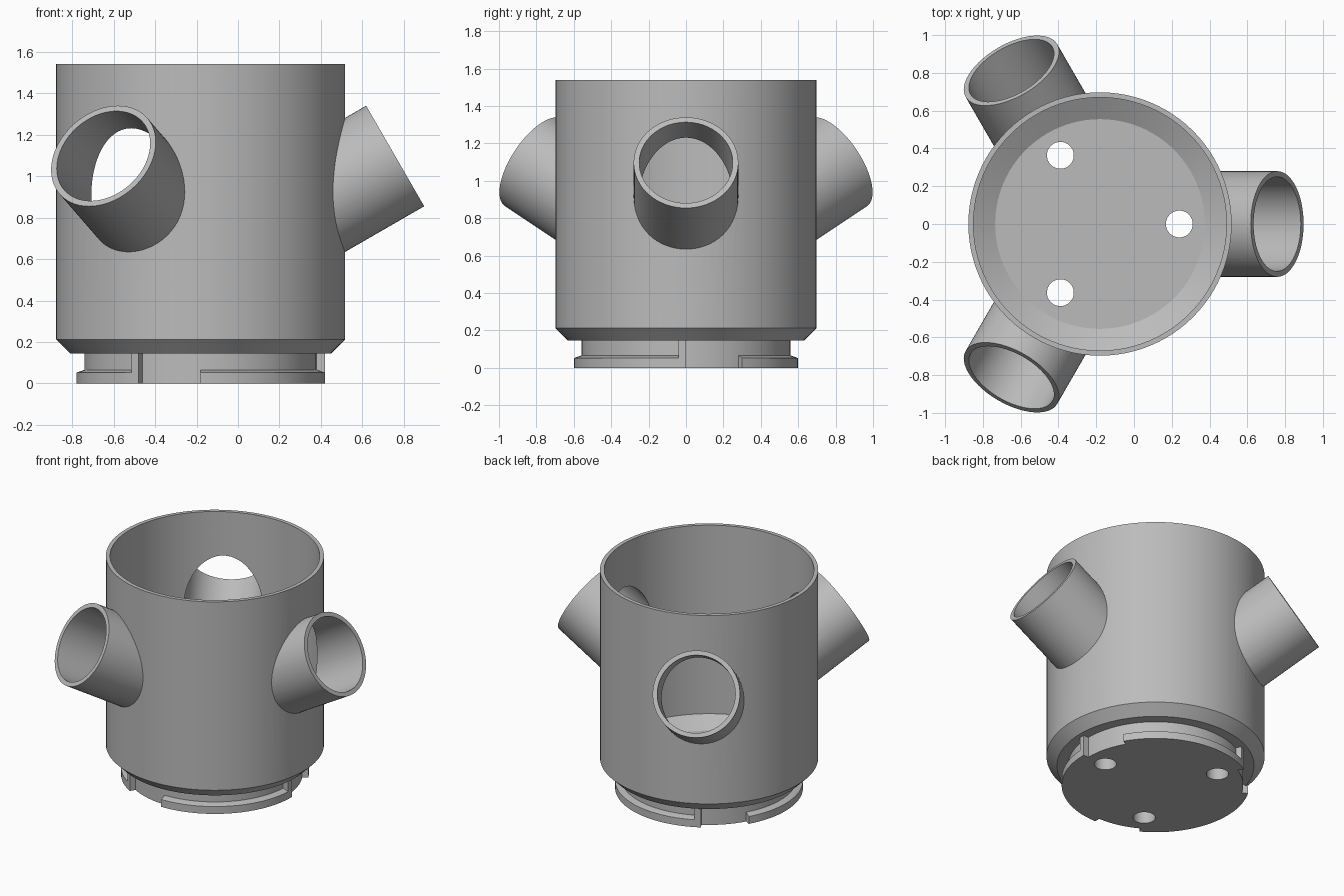
import bpy, bmesh, math
from mathutils import Matrix, Vector

if "Cube" in bpy.data.objects:
    bpy.data.objects.remove(bpy.data.objects["Cube"])

CX = -0.18          # axis of the main cylinder
SEG = 96
grey = bpy.data.materials.new("plain grey")
grey.diffuse_color = (0.5, 0.5, 0.5, 1)
grey.use_nodes = True
grey.node_tree.nodes["Principled BSDF"].inputs["Base Color"].default_value = grey.diffuse_color


def finish(name, bm):
    bmesh.ops.recalc_face_normals(bm, faces=bm.faces)
    me = bpy.data.meshes.new(name)
    bm.to_mesh(me)
    bm.free()
    me.materials.append(grey)
    ob = bpy.data.objects.new(name, me)
    bpy.context.collection.objects.link(ob)
    return ob


def lathe(name, profile):
    """Closed solid turned from (radius, z) points, capped at both ends."""
    bm = bmesh.new()
    rings = [[bm.verts.new((CX + r * math.cos(2 * math.pi * i / SEG),
                            r * math.sin(2 * math.pi * i / SEG), z))
              for i in range(SEG)] for r, z in profile]
    for a, b in zip(rings, rings[1:]):
        for i in range(SEG):
            j = (i + 1) % SEG
            bm.faces.new((a[i], a[j], b[j], b[i]))
    bm.faces.new(rings[0])
    bm.faces.new(rings[-1])
    return finish(name, bm)


def sector(name, profile, a0, a1):
    """Closed (radius, z) section swept between two angles in degrees."""
    bm = bmesh.new()
    n = max(1, round((a1 - a0) / 3.75))
    rings = []
    for i in range(n + 1):
        t = math.radians(a0 + (a1 - a0) * i / n)
        rings.append([bm.verts.new((CX + r * math.cos(t), r * math.sin(t), z))
                      for r, z in profile])
    m = len(profile)
    for a, b in zip(rings, rings[1:]):
        for i in range(m):
            j = (i + 1) % m
            bm.faces.new((a[i], a[j], b[j], b[i]))
    bm.faces.new(rings[0])
    bm.faces.new(rings[-1])
    return finish(name, bm)


def rod(name, radius, start, end, segments=64):
    """Solid cylinder between two points."""
    axis = end - start
    bm = bmesh.new()
    bmesh.ops.create_cone(bm, cap_ends=True, segments=segments, radius1=radius,
                          radius2=radius, depth=axis.length,
                          matrix=Matrix.Translation((start + end) / 2)
                          @ axis.to_track_quat('Z', 'Y').to_matrix().to_4x4())
    return finish(name, bm)


def boolean(target, tool, operation):
    mod = target.modifiers.new("cut", 'BOOLEAN')
    mod.operation, mod.solver, mod.object = operation, 'EXACT', tool
    bpy.context.view_layer.objects.active = target
    bpy.ops.object.modifier_apply(modifier=mod.name)
    bpy.data.objects.remove(tool)


def smooth(ob):
    bpy.ops.object.select_all(action='DESELECT')
    ob.select_set(True)
    bpy.context.view_layer.objects.active = ob
    bpy.ops.object.shade_smooth_by_angle(angle=math.radians(25))


# Pot: plug, chamfered base and tall wall as one solid
pot = lathe("pot", [(0.56, 0), (0.56, 0.145), (0.63, 0.145),
                    (0.697, 0.212), (0.697, 1.54)])

# Three side spouts rising 30 degrees from the wall
spouts = []
for deg in (0, 120, 240):
    t = math.radians(deg)
    out = Vector((math.cos(t), math.sin(t), 0))
    axis = out * math.cos(math.pi / 6) + Vector((0, 0, 0.5))
    tip = Vector((CX, 0, 1.097)) + out * 0.938
    spouts.append((tip, axis))
    boolean(pot, rod("spout", 0.28, tip - axis * 0.75, tip), 'UNION')

# Hollow interior with a sloped floor edge, then the spout bores
boolean(pot, lathe("cavity", [(0.555, 0.145), (0.67, 0.211), (0.67, 1.7)]),
        'DIFFERENCE')
for tip, axis in spouts:
    boolean(pot, rod("bore", 0.25, tip - axis * 0.75, tip + axis * 0.1),
            'DIFFERENCE')

# Drain holes through the floor
for deg in (0, 120, 240):
    t = math.radians(deg)
    p = Vector((CX + 0.42 * math.cos(t), 0.42 * math.sin(t), 0))
    boolean(pot, rod("drain", 0.071, p - Vector((0, 0, 0.1)),
                     p + Vector((0, 0, 0.3)), 48), 'DIFFERENCE')
smooth(pot)

# Twist-lock tabs: a low lip ending in an upright stop
for k in range(3):
    a = 120 * k
    smooth(sector("lock_lip", [(0.54, 0), (0.6, 0), (0.6, 0.052),
                               (0.56, 0.066), (0.54, 0.066)], a + 30, a + 120))
    smooth(sector("lock_stop", [(0.54, 0.03), (0.6, 0.03), (0.6, 0.145),
                                (0.54, 0.145)], a + 116.2, a + 120))
